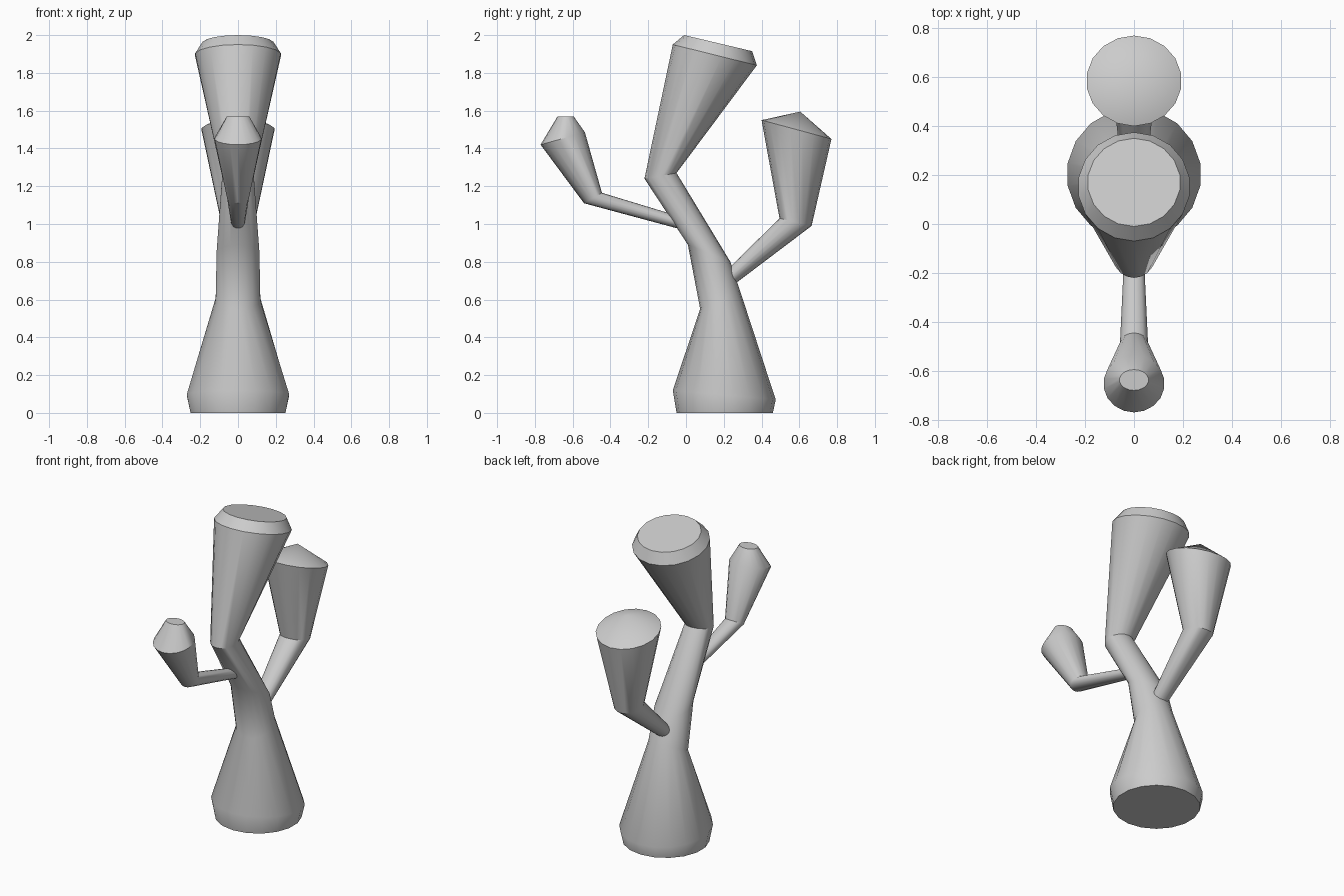
import bpy, bmesh, math

if "Cube" in bpy.data.objects:
    bpy.data.objects.remove(bpy.data.objects["Cube"])

SIDES = 18


def limb(name, rings, apex=None):
    """Loft tilted rings; each ring = front (y, z), back (y, z), half width in x."""
    bm = bmesh.new()
    loops = []
    for y0, z0, y1, z1, half in rings:
        loop = []
        for i in range(SIDES):
            a = 2 * math.pi * i / SIDES
            t = (1 + math.cos(a)) / 2
            loop.append(bm.verts.new((half * math.sin(a), y0 + (y1 - y0) * t, z0 + (z1 - z0) * t)))
        loops.append(loop)
    for low, high in zip(loops, loops[1:]):
        for i in range(SIDES):
            j = (i + 1) % SIDES
            bm.faces.new((low[i], low[j], high[j], high[i]))
    bm.faces.new(loops[0])
    top = loops[-1]
    if apex:
        tip = bm.verts.new((0, *apex))
        for i in range(SIDES):
            bm.faces.new((top[i], top[(i + 1) % SIDES], tip))
    else:
        bm.faces.new(top)
    bmesh.ops.recalc_face_normals(bm, faces=bm.faces)
    mesh = bpy.data.meshes.new(name)
    bm.to_mesh(mesh)
    bm.free()
    ob = bpy.data.objects.new(name, mesh)
    bpy.context.collection.objects.link(ob)
    bpy.ops.object.select_all(action='DESELECT')
    bpy.context.view_layer.objects.active = ob
    ob.select_set(True)
    bpy.ops.object.shade_smooth_by_angle(angle=math.radians(35))
    return ob


# Bent trunk with flared foot and flared, bevelled head
limb("trunk", [
    (-0.05, 0.00, 0.46, 0.00, 0.255),
    (-0.07, 0.12, 0.475, 0.07, 0.275),
    (0.075, 0.55, 0.285, 0.65, 0.12),
    (0.01, 0.89, 0.235, 0.80, 0.115),
    (-0.22, 1.24, -0.05, 1.27, 0.085),
    (-0.07, 1.95, 0.375, 1.84, 0.23),
    (-0.01, 2.00, 0.35, 1.915, 0.19),
])

# Small front arm, rooted inside the trunk
limb("front_arm", [
    (-0.02, 0.97, 0.0, 1.03, 0.035),
    (-0.54, 1.11, -0.445, 1.165, 0.058),
    (-0.77, 1.42, -0.535, 1.485, 0.125),
    (-0.68, 1.57, -0.595, 1.57, 0.06),
])

# Larger rear arm with a shallow pointed cap
limb("rear_arm", [
    (0.19, 0.73, 0.235, 0.665, 0.05),
    (0.495, 1.03, 0.665, 0.99, 0.09),
    (0.40, 1.55, 0.77, 1.45, 0.195),
], apex=(0.605, 1.595))
